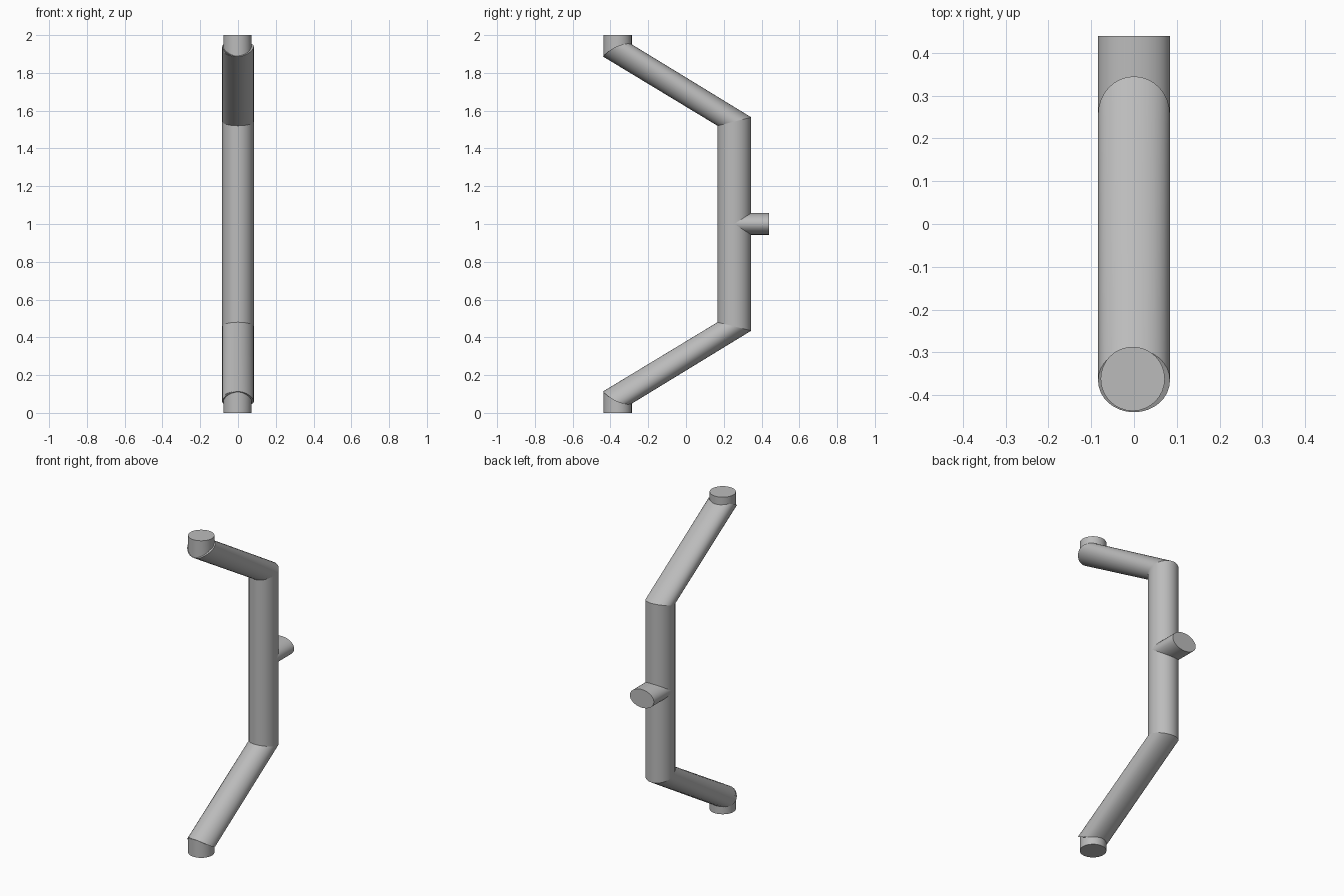
import bpy, bmesh, math

SIDES = 32

old = bpy.data.objects.get("Cube")
if old:
    bpy.data.objects.remove(old)

grey = bpy.data.materials.new("plain grey")
grey.use_nodes = True
colour = (0.5, 0.5, 0.5, 1)
grey.diffuse_color = colour
grey.node_tree.nodes["Principled BSDF"].inputs["Base Color"].default_value = colour


def tube(name, start, end, half_width, x=0.0, flip=False):
    """Capped oval tube; each end is two opposite (y, z) rim points and a side bulge in z."""
    bm = bmesh.new()
    rings = []
    for (ya, za), (yb, zb), bulge in (start, end):
        ring = []
        for i in range(SIDES):
            a = 2 * math.pi * i / SIDES
            c, s = math.cos(a), math.sin(a)
            y = (ya + yb) / 2 + s * (yb - ya) / 2
            z = (za + zb) / 2 + s * (zb - za) / 2 + bulge * c * c
            ring.append(bm.verts.new((x + half_width * c, y, 2 - z if flip else z)))
        rings.append(ring)
        bm.faces.new(ring)
    for i in range(SIDES):
        j = (i + 1) % SIDES
        bm.faces.new((rings[0][i], rings[0][j], rings[1][j], rings[1][i]))
    bmesh.ops.recalc_face_normals(bm, faces=bm.faces)
    mesh = bpy.data.meshes.new(name)
    bm.to_mesh(mesh)
    bm.free()
    mesh.materials.append(grey)
    obj = bpy.data.objects.new(name, mesh)
    bpy.context.collection.objects.link(obj)
    bpy.ops.object.select_all(action='DESELECT')
    obj.select_set(True)
    bpy.context.view_layer.objects.active = obj
    bpy.ops.object.shade_smooth_by_angle(angle=math.radians(30))


# Rim points shared by neighbouring tubes
elbow = ((0.167, 0.48), (0.345, 0.435), 0)
mirrored_elbow = ((0.167, 1.52), (0.345, 1.565), 0)
outer_end = ((-0.44, 0.113), (-0.292, 0.046), -0.02)

# Upright bar
tube("grip_bar", elbow, mirrored_elbow, 0.084)

# Slanted arms and end stubs, bottom and top
for place, flip in (("lower", False), ("upper", True)):
    tube(place + "_arm", outer_end, elbow, 0.084, flip=flip)
    tube(place + "_stub", ((-0.437, 0), (-0.287, 0), 0),
         ((-0.437, 0.113), (-0.287, 0.05), 0), 0.075, x=-0.003, flip=flip)

# Oval stub at the back of the bar
tube("back_stub", ((0.257, 0.943), (0.257, 1.058), 0),
     ((0.44, 0.943), (0.44, 1.058), 0), 0.084)
